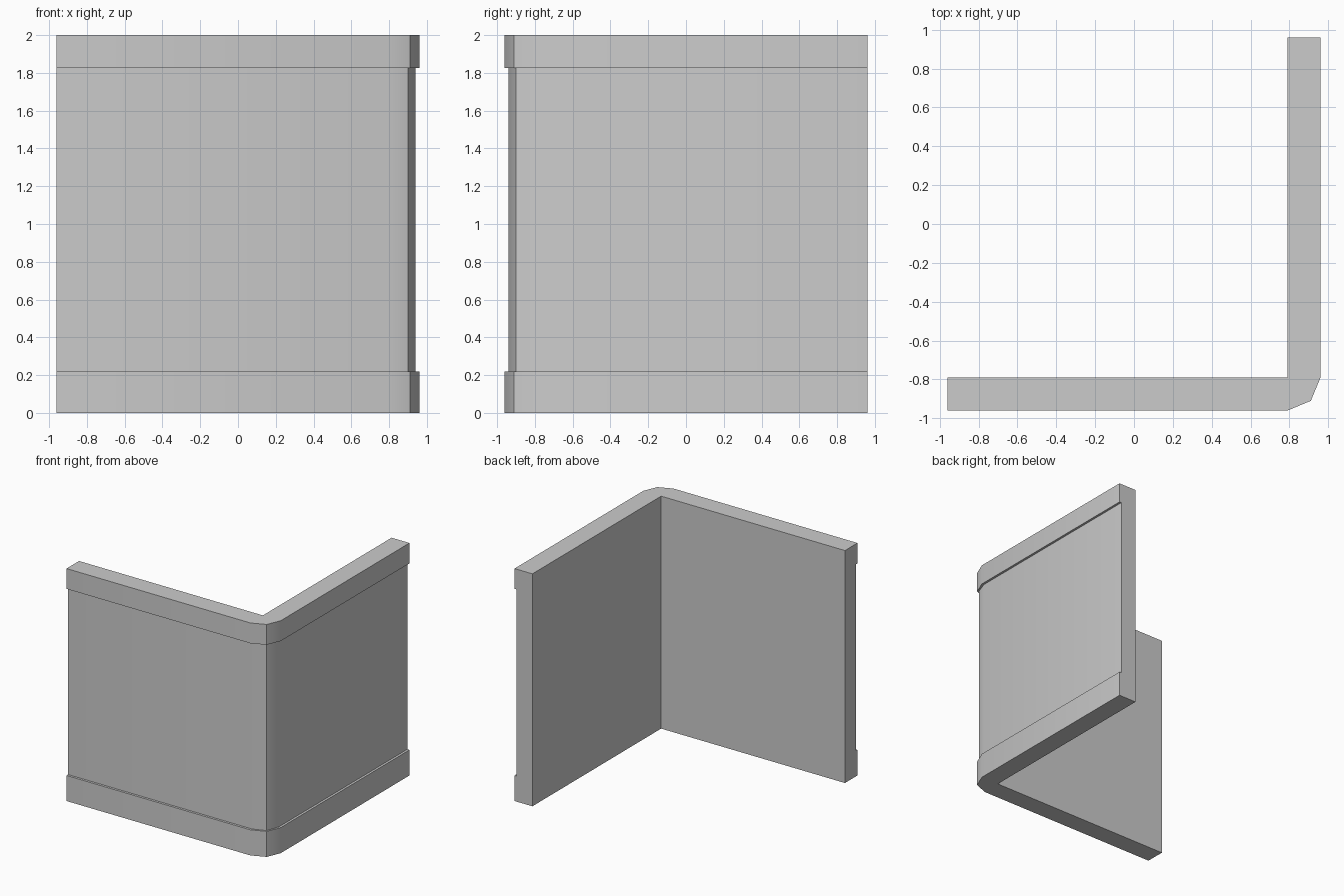
import bpy, bmesh, math

if "Cube" in bpy.data.objects:
    bpy.data.objects.remove(bpy.data.objects["Cube"])

# Outer face outline (plan view): bands stand proud of the wall panel
BAND = [(-0.96, -0.96), (0.79, -0.96), (0.91, -0.91), (0.96, -0.79), (0.96, 0.96)]
PANEL = [(-0.96, -0.94), (0.79, -0.94), (0.90, -0.90), (0.94, -0.79), (0.94, 0.96)]
INNER = [(-0.96, -0.79), (0.79, -0.79), (0.79, 0.96)]

# Vertical levels: base band, recessed panel, top band
LEVELS = [(BAND, 0), (BAND, 0.22), (PANEL, 0.22),
          (PANEL, 1.825), (BAND, 1.825), (BAND, 2.0)]

bm = bmesh.new()


def ring(points, z):
    return [bm.verts.new((x, y, z)) for x, y in points]


outer = [ring(p, z) for p, z in LEVELS]
inner = [ring(INNER, 0), ring(INNER, 2.0)]


def skin(rings):
    for low, high in zip(rings, rings[1:]):
        for i in range(len(low) - 1):
            bm.faces.new((low[i], low[i + 1], high[i + 1], high[i]))


# Outer and inner wall faces
skin(outer)
skin(inner)

# Wall ends, underside and top
for i in (0, -1):
    bm.faces.new([r[i] for r in outer] + [inner[1][i], inner[0][i]])
    bm.faces.new(outer[i] + inner[i][::-1])

bmesh.ops.recalc_face_normals(bm, faces=bm.faces[:])
mesh = bpy.data.meshes.new("corner_wall")
bm.to_mesh(mesh)
bm.free()

wall = bpy.data.objects.new("corner_wall", mesh)
bpy.context.collection.objects.link(wall)
bpy.context.view_layer.objects.active = wall
wall.select_set(True)
bpy.ops.object.shade_smooth_by_angle(angle=math.radians(30))
